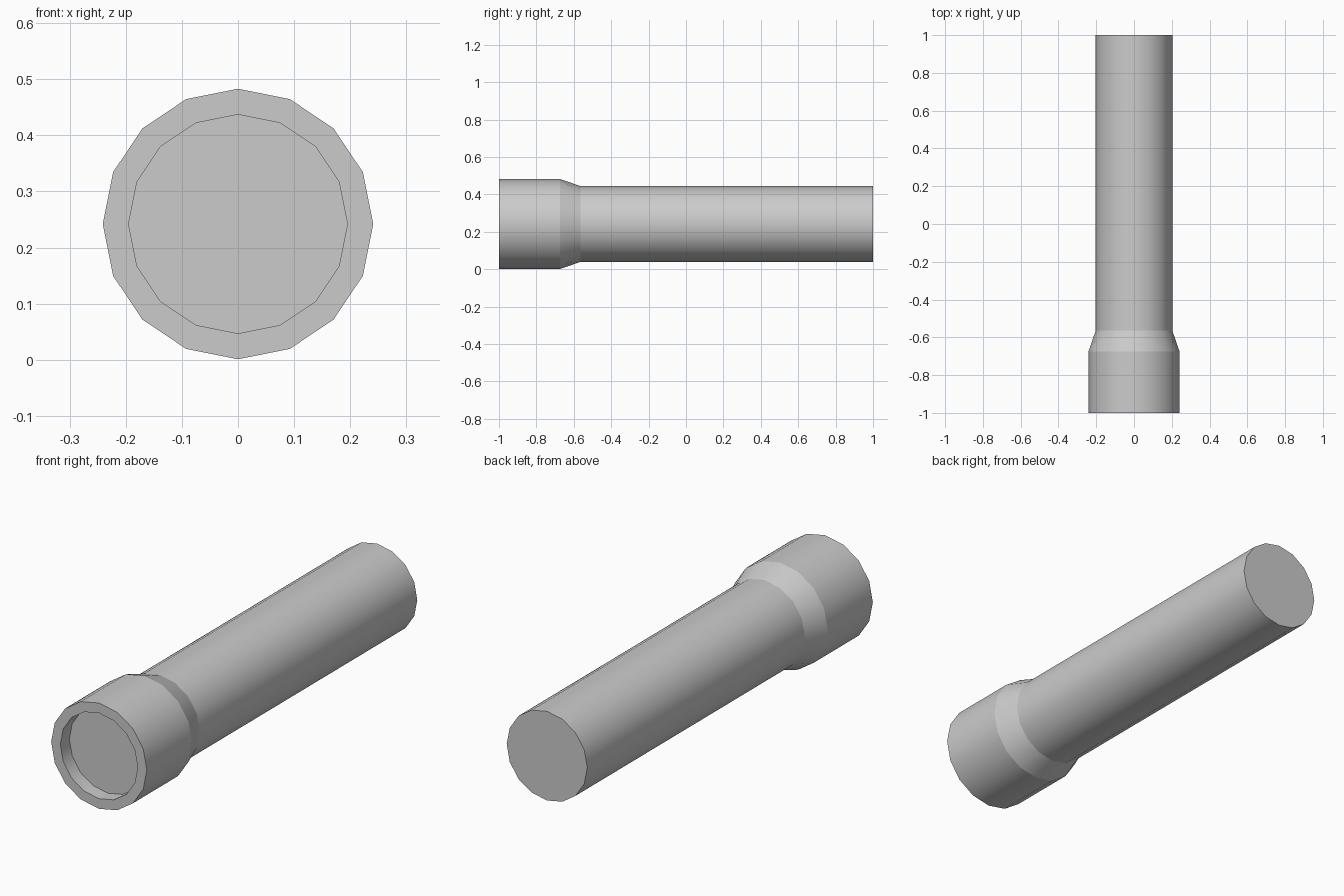
import bpy, bmesh
from math import sin, cos, pi, radians

if "Cube" in bpy.data.objects:
    bpy.data.objects.remove(bpy.data.objects["Cube"])

SIDES = 16
CENTRE_Z = 0.242


def lathe(name, profile, cap_start=False, cap_end=False):
    """Turn a list of (radius, y) around the long axis; creases stay sharp."""
    bm = bmesh.new()
    rings = [[bm.verts.new((r * sin(2 * pi * i / SIDES), y,
                            CENTRE_Z + r * cos(2 * pi * i / SIDES)))
              for i in range(SIDES)] for r, y in profile]
    for a, b in zip(rings, rings[1:]):
        for i in range(SIDES):
            j = (i + 1) % SIDES
            bm.faces.new((a[i], a[j], b[j], b[i]))
    if cap_start:
        bm.faces.new(rings[0][::-1])
    if cap_end:
        bm.faces.new(rings[-1])
    for f in bm.faces:
        f.smooth = len(f.verts) == 4
    # Profile corners are hard edges, the round sides are smooth
    for ring in rings:
        for i in range(SIDES):
            e = bm.edges.get((ring[i], ring[(i + 1) % SIDES]))
            if e:
                e.smooth = False
    bm.normal_update()
    # Make the profile's outside face outward
    bmesh.ops.recalc_face_normals(bm, faces=bm.faces)
    me = bpy.data.meshes.new(name)
    bm.to_mesh(me)
    bm.free()
    ob = bpy.data.objects.new(name, me)
    bpy.context.collection.objects.link(ob)
    return ob


# Flared head with recessed lens, tapering back to the handle, closed at the tail
lathe("torch_body",
      [(0.195, -0.935), (0.195, -1.0), (0.241, -1.0), (0.241, -0.675),
       (0.203, -0.565), (0.203, 1.0)],
      cap_start=True, cap_end=True)
